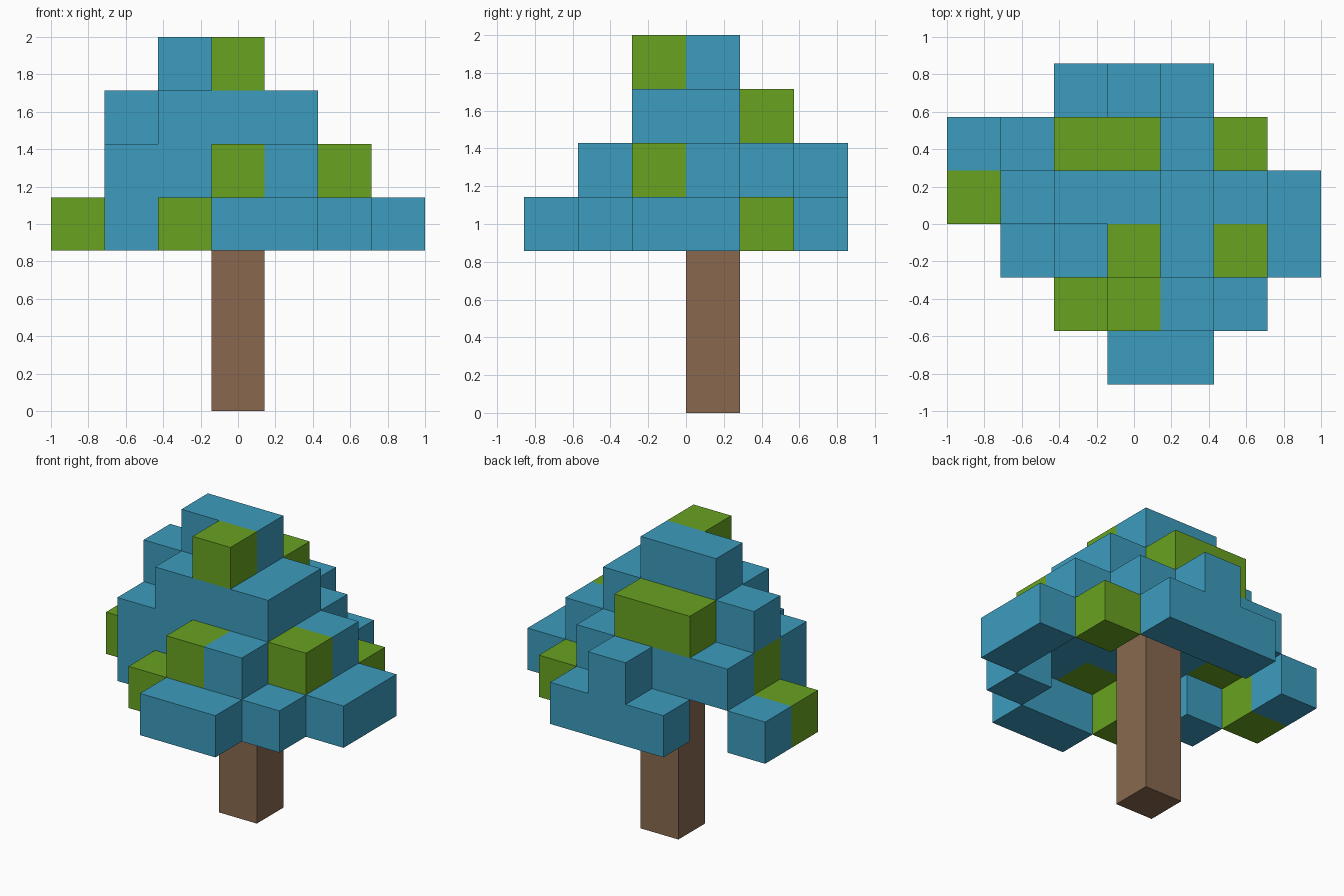
import bpy
import bmesh
from math import radians
from mathutils import Vector

CELL = 2 / 7                      # edge length of one block
COLS, ROWS = 7, 6
TRUNK_LEVELS = 4                  # trunk reaches the hollow under the crown

default_cube = bpy.data.objects.get("Cube")
if default_cube:
    bpy.data.objects.remove(default_cube, do_unlink=True)


def make_material(name, rgb):
    mat = bpy.data.materials.new(name)
    mat.use_nodes = True
    mat.diffuse_color = (*rgb, 1)
    shader = next(n for n in mat.node_tree.nodes if n.type == "BSDF_PRINCIPLED")
    shader.inputs["Base Color"].default_value = (*rgb, 1)
    return mat


blue = make_material("leaf blue", (0.045, 0.332, 0.515))
green = make_material("leaf green", (0.138, 0.362, 0.015))
brown = make_material("bark brown", (0.246, 0.141, 0.078))

# Crown layers from bottom to top; each is a plan with the back row first.
# B is a blue block, G a green block, a dot is empty.
LAYERS = {
    3: ["..BBB..",
        "B....G.",
        "G.....B",
        ".B....B",
        "..G..B.",
        "...BB.."],
    4: ["...B...",
        ".BBBB..",
        ".GBBBB.",
        ".BBBBG.",
        "...GB..",
        "......."],
    5: [".......",
        "..GG...",
        ".BBBB..",
        "..BBB..",
        ".......",
        "......."],
    6: [".......",
        ".......",
        "..BB...",
        "...G...",
        ".......",
        "......."],
}


def read_blocks(layers):
    return {(col, ROWS - 1 - row, level): "BG".index(mark)
            for level, plan in layers.items()
            for row, line in enumerate(plan)
            for col, mark in enumerate(line) if mark != "."}


def grid_point(col, row, level):
    return Vector((col - COLS / 2, row - ROWS / 2, level)) * CELL


def build_blocks(name, blocks, materials):
    """Outer skin of a set of blocks, without walls between neighbours."""
    bm = bmesh.new()
    for cell, colour in blocks.items():
        for axis in range(3):
            for side in (0, 1):
                neighbour = list(cell)
                neighbour[axis] += 2 * side - 1
                if tuple(neighbour) in blocks:
                    continue
                corners = []
                for a, b in ((0, 0), (1, 0), (1, 1), (0, 1)):
                    p = list(cell)
                    p[axis] += side
                    p[(axis + 1) % 3] += a
                    p[(axis + 2) % 3] += b
                    corners.append(bm.verts.new(grid_point(*p)))
                if not side:
                    corners.reverse()
                bm.faces.new(corners).material_index = colour
    bmesh.ops.remove_doubles(bm, verts=bm.verts, dist=CELL / 100)
    # Join coplanar squares of one colour into larger flat faces
    bmesh.ops.dissolve_limit(bm, angle_limit=radians(1), verts=bm.verts,
                             edges=bm.edges, delimit={"MATERIAL"})
    mesh = bpy.data.meshes.new(name)
    bm.to_mesh(mesh)
    bm.free()
    for mat in materials:
        mesh.materials.append(mat)
    obj = bpy.data.objects.new(name, mesh)
    bpy.context.collection.objects.link(obj)
    return obj


# Leafy crown
build_blocks("crown", read_blocks(LAYERS), [blue, green])

# Trunk: one column of blocks, just behind the middle
build_blocks("trunk", {(3, 3, level): 0 for level in range(TRUNK_LEVELS)}, [brown])
